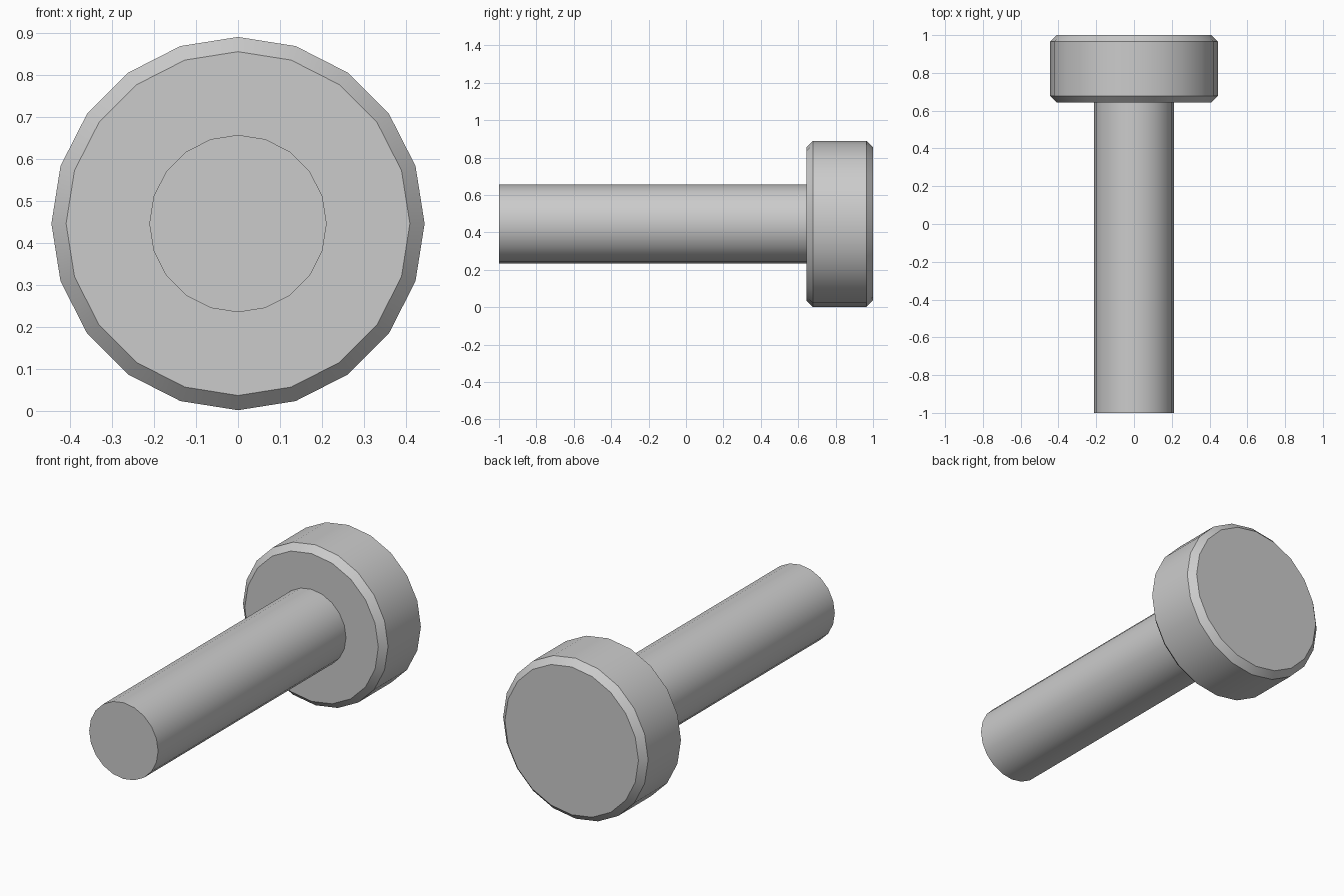
import bpy, bmesh, math

if "Cube" in bpy.data.objects:
    bpy.data.objects.remove(bpy.data.objects["Cube"])

SIDES = 20
AXIS_Z = 0.446


def lathe(name, profile):
    """Spin a list of (y, radius) rings around the y axis and cap both ends."""
    bm = bmesh.new()
    rings = []
    for y, r in profile:
        ring = []
        for i in range(SIDES):
            a = 2 * math.pi * i / SIDES
            ring.append(bm.verts.new((r * math.cos(a), y, AXIS_Z + r * math.sin(a))))
        rings.append(ring)
    for lower, upper in zip(rings, rings[1:]):
        for i in range(SIDES):
            j = (i + 1) % SIDES
            bm.faces.new((lower[i], lower[j], upper[j], upper[i]))
    bm.faces.new(rings[0])
    bm.faces.new(rings[-1])
    bmesh.ops.recalc_face_normals(bm, faces=bm.faces)
    mesh = bpy.data.meshes.new(name)
    bm.to_mesh(mesh)
    bm.free()
    obj = bpy.data.objects.new(name, mesh)
    bpy.context.collection.objects.link(obj)
    # Smooth round the sides, crisp at chamfers and end faces
    bpy.ops.object.select_all(action='DESELECT')
    obj.select_set(True)
    bpy.context.view_layer.objects.active = obj
    bpy.ops.object.shade_smooth_by_angle(angle=math.radians(30))
    return obj


# Plain cylindrical shaft, seated slightly into the head
lathe("shaft", [(-1.0, 0.211), (0.66, 0.211)])

# Wide head with a chamfer on both rims
lathe("head", [(0.643, 0.409), (0.678, 0.444), (0.965, 0.444), (1.0, 0.409)])
